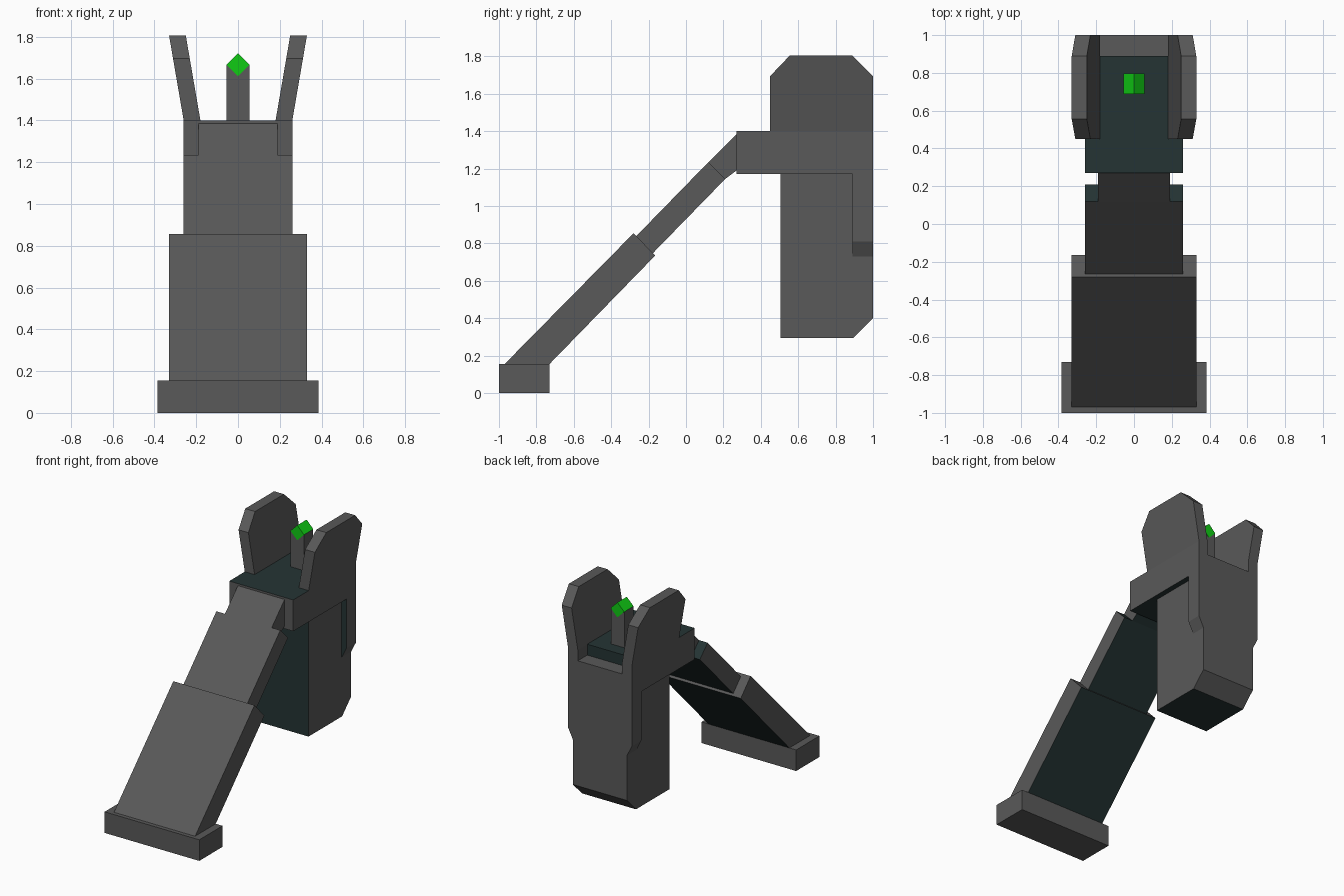
import bpy, bmesh

if "Cube" in bpy.data.objects:
    bpy.data.objects.remove(bpy.data.objects["Cube"])


def material(name, rgb):
    m = bpy.data.materials.new(name)
    m.diffuse_color = (*rgb, 1.0)
    m.use_nodes = True
    m.node_tree.nodes["Principled BSDF"].inputs["Base Color"].default_value = m.diffuse_color
    return m


GREY = material("dark_grey", (0.10, 0.10, 0.10))
TEAL = material("dark_teal", (0.018, 0.034, 0.034))
GREEN = material("bright_green", (0.005, 0.60, 0.007))


def prism(name, pts, axis, a, b, mats=(GREY,), second=None, lean=0.0, base=0.0):
    """Extrude a flat profile along x (yz points) or y (xz points).
    lean shifts x with height; second(normal) picks the second material."""
    bm = bmesh.new()
    rings = []
    for t in (a, b):
        ring = []
        for u, z in pts:
            x, y = (t, u) if axis == "x" else (u, t)
            ring.append(bm.verts.new((x + lean * (z - base), y, z)))
        rings.append(ring)
    n = len(pts)
    bm.faces.new(rings[0])
    bm.faces.new(rings[1][::-1])
    for i in range(n):
        j = (i + 1) % n
        bm.faces.new((rings[0][i], rings[0][j], rings[1][j], rings[1][i]))
    bmesh.ops.recalc_face_normals(bm, faces=bm.faces[:])
    bm.normal_update()
    for f in bm.faces:
        f.material_index = int(bool(second and second(f.normal)))
    me = bpy.data.meshes.new(name)
    bm.to_mesh(me)
    bm.free()
    for m in mats:
        me.materials.append(m)
    ob = bpy.data.objects.new(name, me)
    bpy.context.collection.objects.link(ob)
    return ob


def box_profile(u0, u1, z0, z1):
    return [(u0, z0), (u1, z0), (u1, z1), (u0, z1)]


TWO = (GREY, TEAL)

# Foot and the two sloping arm sections
prism("foot", box_profile(-1.0, -0.73, 0, 0.155), "x", -0.385, 0.385)
prism("lower_arm", [(-0.97, 0.155), (-0.73, 0.155), (-0.165, 0.735), (-0.28, 0.855)],
      "x", -0.33, 0.33, TWO, lambda n: n.z < -0.5)
prism("upper_arm", [(-0.27, 0.835), (-0.18, 0.745), (0.21, 1.145), (0.12, 1.235)],
      "x", -0.26, 0.26, TWO, lambda n: n.z < -0.5 or (n.y > 0.5 and n.z > 0.5))
prism("arm_tongue", [(0.12, 1.235), (0.21, 1.145), (0.27, 1.19), (0.27, 1.385)],
      "x", -0.19, 0.19, TWO, lambda n: n.z < -0.5)

# Head block with a lowered rear step between the ears
prism("head_block", box_profile(0.27, 0.89, 1.17, 1.40), "x", -0.26, 0.26, TWO,
      lambda n: abs(n.z) > 0.9 or n.y > 0.9)
prism("rear_step", [(-0.26, 1.17), (0.26, 1.17), (0.26, 1.40), (0.18, 1.40),
                    (0.18, 1.32), (-0.18, 1.32), (-0.18, 1.40), (-0.26, 1.40)],
      "y", 0.89, 1.0)

# Hanging body with chamfered lower back edge
prism("body", [(0.505, 0.295), (0.895, 0.295), (1.0, 0.40), (1.0, 1.17), (0.505, 1.17)],
      "x", -0.22, 0.22, TWO, lambda n: n.y < -0.9 or n.z < -0.9)

for side, s in (("left", -1), ("right", 1)):
    # Flange beside the body, tapering in at the bottom
    prism("flange_" + side, [(s * 0.22, 0.73), (s * 0.26, 0.81),
                             (s * 0.26, 1.17), (s * 0.22, 1.17)],
          "y", 0.89, 1.0, TWO, lambda n: n.y < -0.9)
    # Ear leaning outward with clipped top corners
    prism("ear_" + side, [(0.45, 1.40), (1.0, 1.40), (1.0, 1.695), (0.89, 1.805),
                          (0.555, 1.805), (0.45, 1.695)],
          "x", s * 0.18, s * 0.26, lean=s * 0.172, base=1.40)

# Centre post with a diamond bar resting in its notch
prism("post", [(-0.055, 1.40), (0.055, 1.40), (0.055, 1.665), (0, 1.61), (-0.055, 1.665)],
      "y", 0.69, 0.795)
prism("diamond_bar", [(0, 1.61), (0.055, 1.665), (0, 1.72), (-0.055, 1.665)],
      "y", 0.688, 0.797, (GREEN,))
